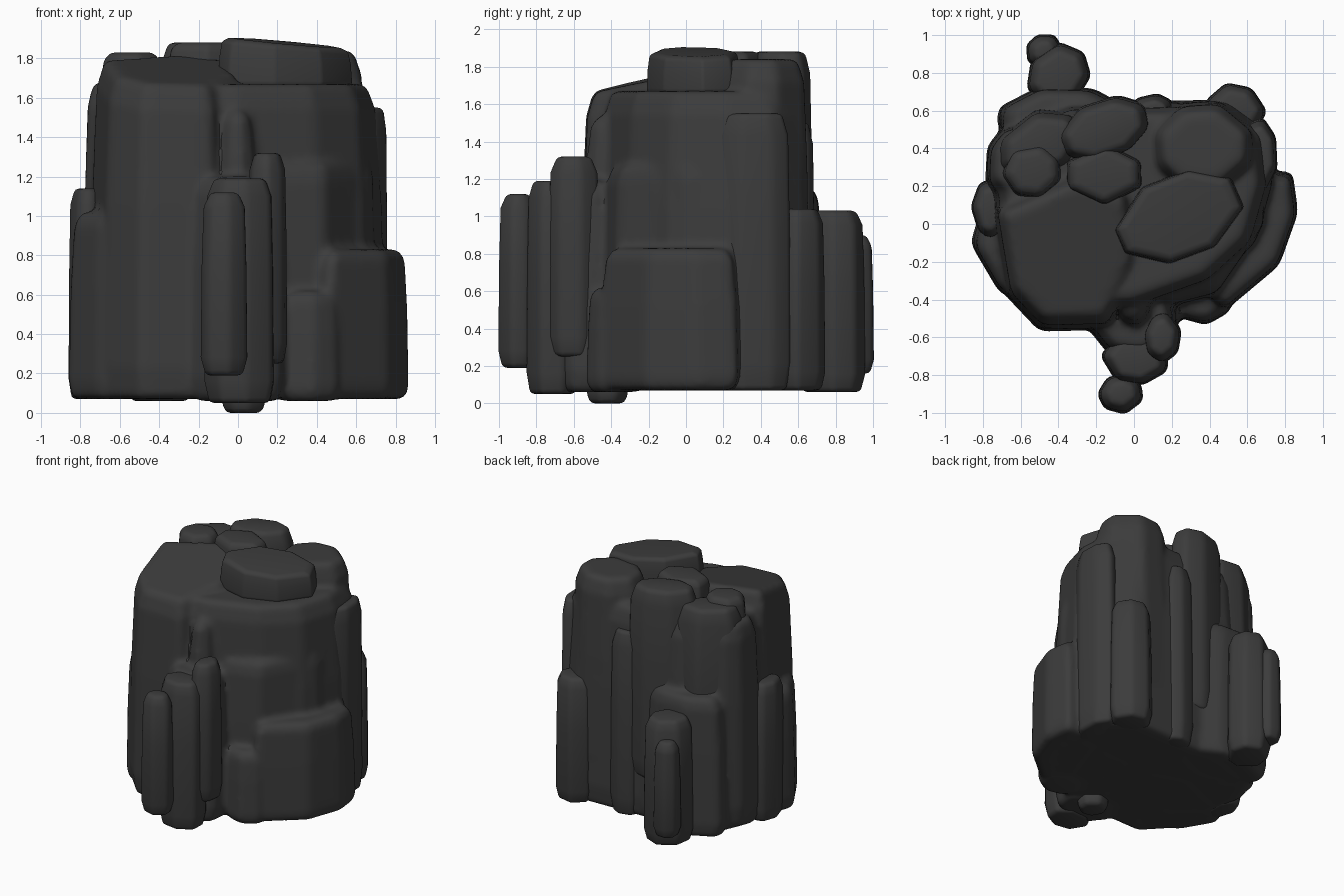
import bpy, bmesh, math, random

if "Cube" in bpy.data.objects:
    bpy.data.objects.remove(bpy.data.objects["Cube"])
random.seed(4)

stone = bpy.data.materials.new("dark_stone")
stone.diffuse_color = (0.045, 0.045, 0.045, 1)
stone.use_nodes = True
stone.node_tree.nodes["Principled BSDF"].inputs["Base Color"].default_value = stone.diffuse_color


def oval(cx, cy, rx, ry, rot=0, n=7):
    """Irregular n-sided column outline."""
    pts, r = [], math.radians(rot)
    for i in range(n):
        a = 2 * math.pi * (i + 0.5 + random.uniform(-.15, .15)) / n
        u, v = rx * 1.06 * math.cos(a), ry * 1.06 * math.sin(a)
        pts.append((cx + u * math.cos(r) - v * math.sin(r), cy + u * math.sin(r) + v * math.cos(r)))
    return pts


def block(name, pts, z0, z1, inset=0.03, slope=(0, 0), bevel=0.035):
    """Basalt block: outline lifted in rings, pinched at both ends, sloped top."""
    cx = sum(p[0] for p in pts) / len(pts)
    cy = sum(p[1] for p in pts) / len(pts)
    size = max(math.hypot(x - cx, y - cy) for x, y in pts)
    bm = bmesh.new()
    rings = []
    for t, d in ((0, .025), (0.1, 0), (0.6, inset * 0.25), (0.92, inset * 0.7), (1, inset + 0.03)):
        k, ring = 1 - d / size, []
        for x, y in pts:
            px, py = cx + (x - cx) * k, cy + (y - cy) * k
            top = z1 + slope[0] * (px - cx) + slope[1] * (py - cy)
            ring.append(bm.verts.new((px, py, z0 + (top - z0) * t)))
        rings.append(ring)
    n = len(pts)
    for a, b in zip(rings, rings[1:]):
        for i in range(n):
            bm.faces.new((a[i], a[(i + 1) % n], b[(i + 1) % n], b[i]))
    bm.faces.new(rings[0])
    bm.faces.new(rings[-1])
    bmesh.ops.recalc_face_normals(bm, faces=bm.faces)
    me = bpy.data.meshes.new(name)
    bm.to_mesh(me)
    bm.free()
    ob = bpy.data.objects.new(name, me)
    bpy.context.collection.objects.link(ob)
    me.materials.append(stone)
    m = ob.modifiers.new("soft_edges", 'BEVEL')
    m.width, m.segments, m.limit_method, m.angle_limit = bevel, 3, 'ANGLE', math.radians(22)
    return ob


# Main body masses, later fused together
body = [
    block("core", [(-.79, .28), (-.7, .5), (-.36, .64), (.5, .66), (.72, .5), (.75, .22),
                   (.66, -.1), (.42, -.32), (0, -.47), (-.42, -.5), (-.7, -.25)], .07, 1.67, .08),
    block("front_left_mass", [(-.76, .1), (-.3, .3), (0, .2), (.05, -.2), (-.12, -.56),
                              (-.5, -.57), (-.68, -.38)], .07, 1.74, .06, (-.03, .22)),
    block("front_left_skirt", oval(-.62, -.2, .31, .17, -50), .07, 1.02, .05),
    block("front_right_shoulder", [(.15, .2), (.7, .25), (.7, 0), (.44, -.38), (.12, -.46)],
          .07, 1.29, .04, (0, .08)),
    block("right_skirt", [(.5, .28), (.84, .28), (.87, .06), (.77, -.22), (.46, -.48), (.3, -.3)],
          .07, .83, .05),
    block("front_right_toe", oval(.36, -.38, .17, .15), .06, .62),
    block("back_right_tower", oval(.37, .41, .29, .25, 0, 8), .3, 1.84, .05),
    block("left_tower", oval(-.63, .33, .16, .22, -20), .1, 1.68, .05),
    block("front_root", oval(0, -.52, .24, .19), .06, 1.2, .05),
    block("front_knob", oval(0, -.43, .1, .12), .9, 1.54, .06),
    block("back_left_buttress", oval(-.38, .56, .34, .17, 0, 8), .07, 1.15, .05),
]

bpy.ops.object.select_all(action='DESELECT')
for ob in body:
    ob.select_set(True)
bpy.context.view_layer.objects.active = body[0]
bpy.ops.object.convert(target='MESH')
bpy.ops.object.join()
rock = bpy.context.object
rock.name = "rock_body"
m = rock.modifiers.new("fuse", 'REMESH')
m.mode, m.voxel_size = 'VOXEL', 0.022
m = rock.modifiers.new("weathering", 'SMOOTH')
m.iterations, m.factor = 3, 0.5

# Cap stones on the summit
parts = [
    block("cap_front", oval(.24, .04, .34, .22, 22, 8), 1.65, 1.88, .03, (-.1, .04), .05),
    block("cap_middle", oval(-.16, .26, .21, .16, 0, 6), 1.5, 1.88),
    block("cap_back", oval(-.16, .5, .26, .16, 20, 8), .4, 1.88),
    block("cap_left", oval(-.54, .28, .16, .15), 1.4, 1.83),
    block("cap_back_left", oval(-.5, .42, .26, .18, 28), .3, 1.79, .05),
]

# Free-standing columns: name, cx, cy, rx, ry, rotation, bottom, top
columns = [
    ("front_spur", -.07, -.9, .12, .105, 0, .19, 1.12),
    ("front_step", .01, -.71, .18, .14, 0, .05, 1.19),
    ("front_right_spur", .15, -.6, .1, .14, -5, .25, 1.32),
    ("back_left_step", -.4, .78, .16, .18, -30, .06, 1.03),
    ("back_left_spur", -.48, .92, .1, .085, 30, .16, .9),
    ("back_right_column", .54, .61, .16, .13, -20, .07, 1.04),
    ("left_column", -.76, .08, .1, .16, 0, .07, 1.14),
    ("back_rib", .1, .6, .12, .09, 0, .07, 1.5),
    ("right_rib", .66, .36, .1, .2, 0, .07, 1.55),
    ("under_foot", .03, -.42, .11, .11, 0, 0, .4),
]
for name, cx, cy, rx, ry, rot, z0, z1 in columns:
    parts.append(block(name, oval(cx, cy, rx, ry, rot), z0, z1, .02, bevel=.028))

# Soft shading with crisp seams
for ob in parts + [rock]:
    bpy.ops.object.select_all(action='DESELECT')
    ob.select_set(True)
    bpy.context.view_layer.objects.active = ob
    bpy.ops.object.convert(target='MESH')
    bpy.ops.object.shade_smooth_by_angle(angle=math.radians(40))
